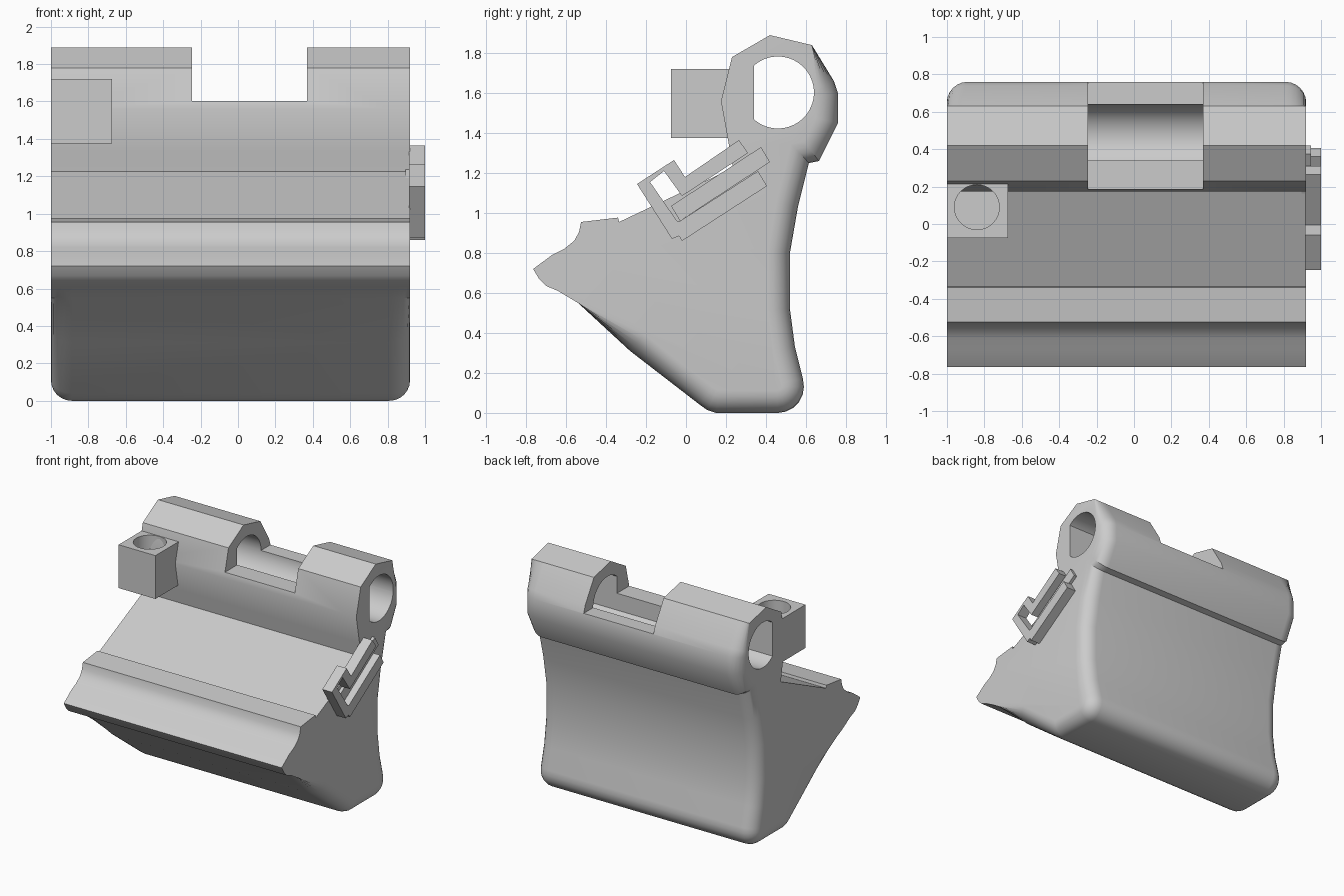
import bpy, bmesh
from math import sin, cos, pi, radians
from mathutils import Vector

if "Cube" in bpy.data.objects:
    bpy.data.objects.remove(bpy.data.objects["Cube"], do_unlink=True)

grey = bpy.data.materials.new("plain grey")
grey.use_nodes = True
grey.diffuse_color = (0.6, 0.6, 0.6, 1)
grey.node_tree.nodes["Principled BSDF"].inputs["Base Color"].default_value = (0.6, 0.6, 0.6, 1)


def loft(name, rings):
    """Closed solid through equal-length rings of points."""
    bm = bmesh.new()
    loops = [[bm.verts.new(p) for p in ring] for ring in rings]
    for a, b in zip(loops, loops[1:]):
        for i in range(len(a)):
            bm.faces.new((a[i - 1], a[i], b[i], b[i - 1]))
    bm.faces.new(loops[0])
    bm.faces.new(loops[-1])
    bmesh.ops.recalc_face_normals(bm, faces=bm.faces)
    mesh = bpy.data.meshes.new(name)
    bm.to_mesh(mesh)
    bm.free()
    mesh.materials.append(grey)
    ob = bpy.data.objects.new(name, mesh)
    bpy.context.collection.objects.link(ob)
    return ob


def extrude_x(name, profile, x0, x1):
    return loft(name, [[(x, y, z) for y, z in profile] for x in (x0, x1)])


def box(name, x0, x1, y0, y1, z0, z1):
    return extrude_x(name, [(y0, z0), (y1, z0), (y1, z1), (y0, z1)], x0, x1)


def activate(ob):
    bpy.ops.object.select_all(action="DESELECT")
    ob.select_set(True)
    bpy.context.view_layer.objects.active = ob


def cut(ob, cutter):
    cutter.hide_render = True
    mod = ob.modifiers.new("cut", "BOOLEAN")
    mod.operation, mod.solver, mod.object = "DIFFERENCE", "EXACT", cutter
    activate(ob)
    bpy.ops.object.modifier_apply(modifier=mod.name)
    bpy.data.objects.remove(cutter, do_unlink=True)


def smooth(ob):
    activate(ob)
    bpy.ops.object.shade_smooth_by_angle(angle=radians(30))


# Body side profile, clockwise: (y, z, amount of end rounding)
sharp_top = [(0.23, 1.78, 0), (0.42, 1.89, 0), (0.63, 1.84, 0)]
back = [(0.74, 1.66, .8), (0.76, 1.6, 1), (0.76, 1.45, 1), (0.665, 1.26, 1), (0.615, 1.25, 1),
        (0.56, 1.03, 1), (0.52, 0.8, 1), (0.52, 0.52, 1), (0.545, 0.33, 1), (0.585, 0.17, 1)]
heel = [(0.46 + 0.13 * cos(a), 0.13 - 0.13 * sin(a), 1) for a in (i * pi / 10 for i in range(6))]
toe = [(0.15, 0, 1), (0.105, 0.015, 1), (0.07, 0.04, 1), (-0.28, 0.31, 1), (-0.54, 0.55, 0)]
lip = [(-0.64, 0.61, 0), (-0.7, 0.635, 0), (-0.735, 0.67, 0), (-0.765, 0.72, 0), (-0.67, 0.79, 0),
       (-0.61, 0.82, 0), (-0.56, 0.86, 0), (-0.535, 0.905, 0), (-0.525, 0.955, 0)]
front = [(-0.34, 0.977, 0), (-0.335, 0.955, 0), (0.235, 1.225, 0), (0.215, 1.34, 0), (0.175, 1.56, 0)]
profile = sharp_top + back + heel + toe + lip + front

# Mitred inward direction at every profile point
points = [Vector(p[:2]) for p in profile]
inward = []
for i, p in enumerate(points):
    d1 = (p - points[i - 1]).normalized()
    d2 = (points[(i + 1) % len(points)] - p).normalized()
    n1, n2 = Vector((d1.y, -d1.x)), Vector((d2.y, -d2.x))
    inward.append((n1 + n2) / max(0.4, 1 + n1.dot(n2)))

R, X0, X1 = 0.11, -1.0, 0.92


def body_ring(x, inset):
    ring = []
    for p, n, q in zip(points, inward, profile):
        v = p + n * inset * q[2]
        ring.append((x, v.x, v.y))
    return ring


steps = [(R * (1 - cos(a)), R * (1 - sin(a))) for a in (i * pi / 12 for i in range(7))]
rings = [body_ring(X0 + d, s) for d, s in steps]
rings += [body_ring(X1 - d, s) for d, s in reversed(steps)]
body = loft("body", rings)

# Bore with one flat side, and the open gap in the barrel
bore = [(max(0.34, 0.46 + 0.18 * cos(a)), 1.603 + 0.18 * sin(a))
        for a in (i * pi / 32 for i in range(64)) if cos(a) > -0.67]
bore += [(0.34, 1.469), (0.34, 1.737)]
bore.sort(key=lambda p: Vector((p[0] - 0.46, p[1] - 1.603)).angle_signed(Vector((1, 0))))
cut(body, extrude_x("bore_cutter", bore, -1.2, 1.2))
cut(body, box("gap_cutter", -0.245, 0.37, 0, 1, 1.603, 2.1))
smooth(body)

# Socket block with a round hole from above
block = box("socket_block", -1.0, -0.675, -0.075, 0.22, 1.375, 1.72)
hole = [[(-0.84 + 0.12 * cos(a), 0.09 + 0.12 * sin(a), z) for a in (i * pi / 24 for i in range(48))]
        for z in (1.45, 1.9)]
cut(block, loft("hole_cutter", hole))
smooth(block)

# Side clip: hooked outer strip, with a thin inner strip between its arms
clip = [(-0.245, 1.145), (-0.06, 1.265), (-0.005, 1.18), (0.265, 1.365), (0.31, 1.3), (-0.02, 1.085),
        (-0.11, 1.21), (-0.18, 1.155), (-0.045, 0.96), (-0.03, 0.96), (0.36, 1.21), (0.405, 1.135),
        (-0.02, 0.86), (-0.035, 0.885), (-0.07, 0.87)]
extrude_x("side_clip", clip, 0.915, 1.0)
inner = [(0.375, 1.33), (0.42, 1.255), (-0.03, 0.96), (-0.075, 1.035)]
extrude_x("clip_inner_strip", inner, 0.895, 0.945)
